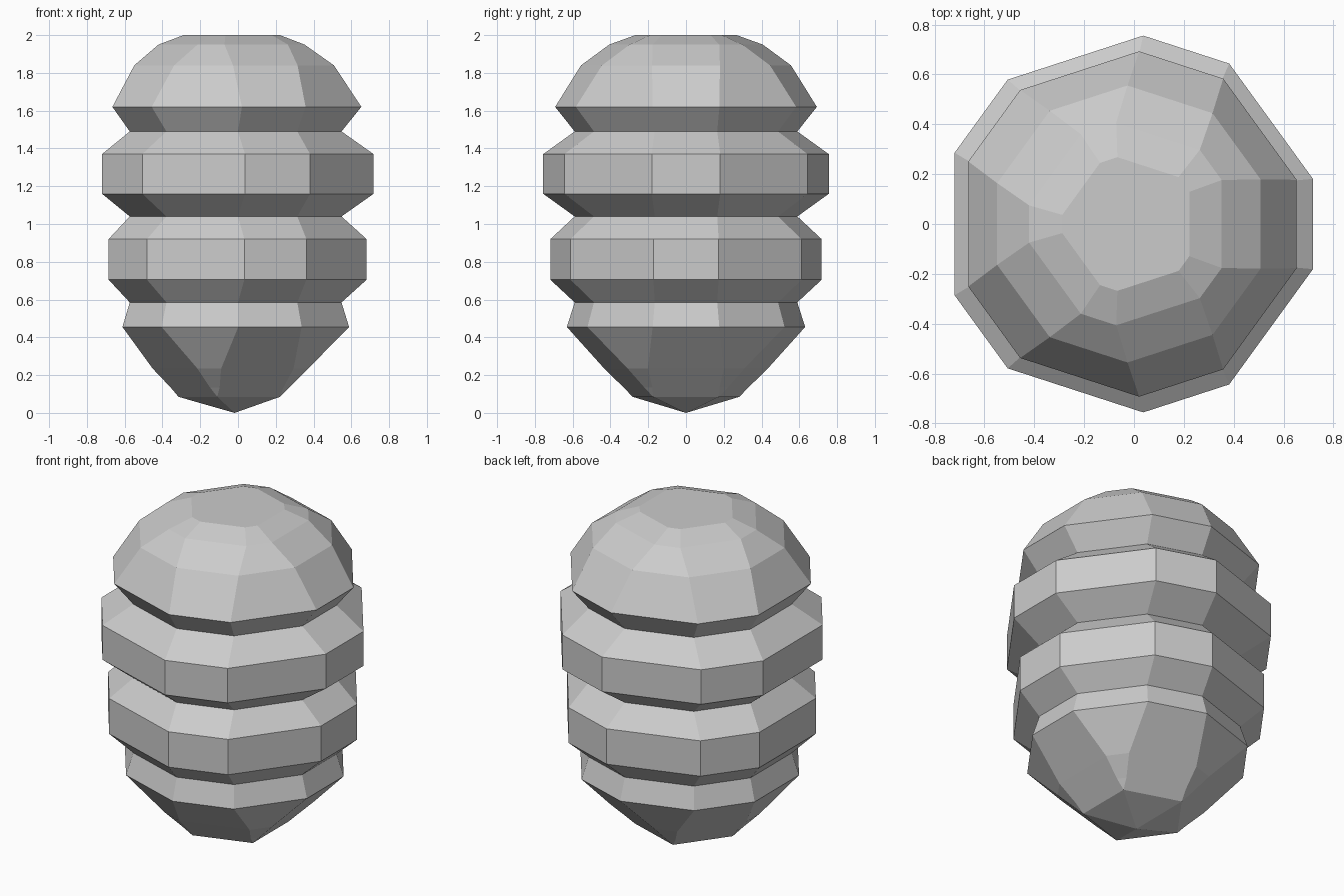
import bpy, bmesh
from math import cos, sin, pi

cube = bpy.data.objects.get("Cube")
if cube:
    bpy.data.objects.remove(cube)

AXIS_X = -0.018
STEP = pi / 5

# Each level: height, distance of the five even sides, distance of the five odd sides
NECK = (0.566, 0.555)
WIDE = (0.736, 0.702)
MID = (0.699, 0.667)
LEVELS = [
    (0.085, 0.24, 0.24 / cos(STEP)),
    (0.135, 0.29, 0.339),
    (0.235, 0.39, 0.434),
    (0.455, 0.606, 0.594),
    (0.585, *NECK),
    (0.705, *MID),
    (0.92, *MID),
    (1.04, *NECK),
    (1.16, *WIDE),
    (1.37, *WIDE),
    (1.49, *NECK),
    (1.62, 0.671, 0.647),
    (1.84, 0.526, 0.531),
    (1.95, 0.37, 0.403),
    (2.0, 0.24, 0.27),
]


def ring(bm, z, even, odd):
    """Ten corners where neighbouring side planes meet."""
    verts = []
    for i in range(10):
        d0, d1 = (even, odd) if i % 2 == 0 else (odd, even)
        a = i * STEP
        t = (d1 - d0 * cos(STEP)) / sin(STEP)
        verts.append(bm.verts.new((AXIS_X + d0 * cos(a) - t * sin(a),
                                   d0 * sin(a) + t * cos(a), z)))
    return verts


# Ridged faceted body
bm = bmesh.new()
rings = [ring(bm, *level) for level in LEVELS]
tip = bm.verts.new((AXIS_X, 0, 0))
for i in range(10):
    j = (i + 1) % 10
    bm.faces.new((tip, rings[0][j], rings[0][i]))
    for low, high in zip(rings, rings[1:]):
        bm.faces.new((low[i], low[j], high[j], high[i]))
bm.faces.new(rings[-1])

# Merge the lowest ring into a five-sided tip
bmesh.ops.remove_doubles(bm, verts=bm.verts, dist=0.002)
bmesh.ops.recalc_face_normals(bm, faces=bm.faces)
mesh = bpy.data.meshes.new("ridged_body")
bm.to_mesh(mesh)
bm.free()
body = bpy.data.objects.new("ridged_body", mesh)
bpy.context.collection.objects.link(body)

# Plain grey
grey = bpy.data.materials.new("plain_grey")
grey.use_nodes = True
colour = (0.6, 0.6, 0.6, 1)
grey.diffuse_color = colour
grey.node_tree.nodes["Principled BSDF"].inputs["Base Color"].default_value = colour
mesh.materials.append(grey)
